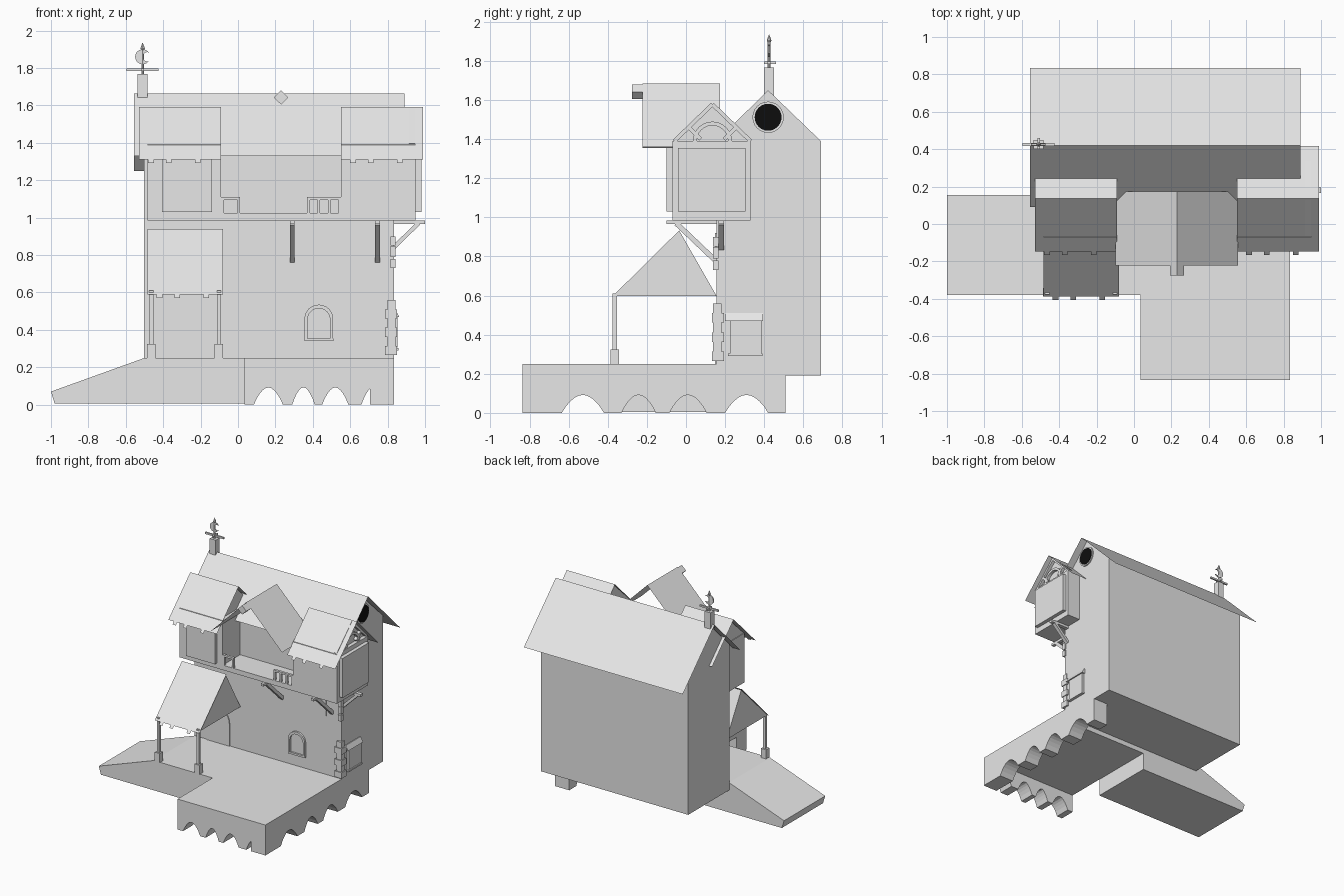
import bpy, bmesh, math
from mathutils import Vector

cube = bpy.data.objects.get("Cube")
if cube:
    bpy.data.objects.remove(cube, do_unlink=True)


def material(name, rgb):
    m = bpy.data.materials.new(name)
    m.use_nodes = True
    m.diffuse_color = (*rgb, 1)
    m.node_tree.nodes["Principled BSDF"].inputs["Base Color"].default_value = (*rgb, 1)
    return m


GREY = material("plain grey", (0.8, 0.8, 0.8))
BLACK = material("dark glass", (0.004, 0.004, 0.004))


def finish(name, bm, mat=GREY):
    bmesh.ops.recalc_face_normals(bm, faces=bm.faces)
    me = bpy.data.meshes.new(name)
    bm.to_mesh(me)
    bm.free()
    me.materials.append(mat)
    ob = bpy.data.objects.new(name, me)
    bpy.context.collection.objects.link(ob)
    return ob


def prism(name, pts, axis, a, b, mat=GREY):
    """Extrude a 2D outline from a to b along an axis."""
    place = {"x": lambda u, v, t: (t, u, v),
             "y": lambda u, v, t: (u, t, v),
             "z": lambda u, v, t: (u, v, t)}[axis]
    bm = bmesh.new()
    low = bm.faces.new([bm.verts.new(place(u, v, a)) for u, v in pts])
    out = bmesh.ops.extrude_face_region(bm, geom=[low])
    move = Vector(place(0, 0, b - a))
    for v in out["geom"]:
        if isinstance(v, bmesh.types.BMVert):
            v.co += move
    return finish(name, bm, mat)


def box(name, x0, x1, y0, y1, z0, z1):
    return prism(name, [(x0, y0), (x1, y0), (x1, y1), (x0, y1)], "z", z0, z1)


def sheet(name, x0, x1, line):
    """Thin roof skin: a y-z line swept along x."""
    bm = bmesh.new()
    rows = [[bm.verts.new((x, y, z)) for y, z in line] for x in (x0, x1)]
    for i in range(len(line) - 1):
        bm.faces.new((rows[0][i], rows[0][i + 1], rows[1][i + 1], rows[1][i]))
    return finish(name, bm)


def strut(name, p, q, w, axis, a, b):
    """Flat bar between two 2D points."""
    p, q = Vector(p), Vector(q)
    d = (q - p).normalized()
    n = Vector((-d.y, d.x)) * w / 2
    return prism(name, [p + n, q + n, q - n, p - n], axis, a, b)


def arc(cx, cz, r, a0=0, a1=180, n=12):
    return [(cx + r * math.cos(math.radians(a0 + (a1 - a0) * i / n)),
             cz + r * math.sin(math.radians(a0 + (a1 - a0) * i / n))) for i in range(n + 1)]


def arch_path(cx, z0, z1, r):
    return [(cx + r, z0)] + arc(cx, z1 - r, r) + [(cx - r, z0)]


def arched_wall(name, u0, u1, top, arches, axis, a, b):
    pts = [(u1, top), (u0, top), (u0, 0)]
    for s, e in arches:
        pts += [(s + (e - s) * i / 10, 0.092 * math.sin(math.pi * i / 10) ** 0.85) for i in range(11)]
    return prism(name, pts + [(u1, 0)], axis, a, b)


# Stone pier, landing and ramp
box("pier_deck", 0.035, 0.834, -0.835, 0.155, 0.15, 0.25)
arched_wall("pier_front_wall", 0.035, 0.834, 0.24,
            [(0.085, 0.24), (0.29, 0.41), (0.45, 0.59), (0.66, 0.785)], "y", -0.835, -0.705)
arched_wall("pier_side_wall", -0.835, 0.51, 0.19,
            [(-0.635, -0.42), (-0.33, -0.155), (-0.085, 0.105), (0.2, 0.42)], "x", 0.705, 0.834)
prism("landing_ramp", [(-1, 0.07), (-0.98, 0.005), (0.035, 0.005), (0.035, 0.25), (-0.5, 0.25)],
      "y", -0.38, 0.155)

# Main house and roof
prism("house_body", [(0.155, 0.19), (0.69, 0.19), (0.69, 1.39), (0.42, 1.65), (0.155, 1.39)],
      "x", -0.503, 0.834)
sheet("main_roof", -0.555, 0.89, [(0.09, 1.33), (0.42, 1.663), (0.835, 1.25)])

# Round gable window
prism("round_window_ring", arc(0.42, 1.512, 0.08, 0, 345, 23), "x", 0.82, 0.843)
prism("round_window_glass", arc(0.42, 1.512, 0.069, 0, 345, 23), "x", 0.84, 0.847, BLACK)


def eave_tabs(name, x0, y, z):
    for dx in (0.05, 0.145, 0.3):
        sheet(name, x0 + dx, x0 + dx + 0.03, [(y, z), (y - 0.018, z - 0.018)])


# Two upper bays
for side, x0, x1, r0, r1 in (("right", -0.485, -0.09, -0.53, -0.09),
                             ("left", 0.55, 0.95, 0.55, 0.988)):
    box(side + "_bay", x0, x1, -0.07, 0.33, 0.985, 1.39)
    prism(side + "_bay_gable", [(-0.07, 1.385), (0.33, 1.385), (0.135, 1.58)],
          "x", x0 + 0.005, x1 - 0.03)
    sheet(side + "_bay_roof", r0, r1, [(-0.148, 1.31), (0.137, 1.592), (0.418, 1.31)])
    eave_tabs(side + "_bay_eave_tab", r0, -0.148, 1.31)
box("front_bay_panel", -0.405, -0.14, -0.1, -0.07, 1.03, 1.355)
box("side_bay_panel", 0.95, 0.98, -0.04, 0.305, 1.03, 1.355)

# Bay gable truss
prism("truss_arch", arc(0.135, 1.39, 0.1) + arc(0.135, 1.39, 0.08)[::-1], "x", 0.915, 0.945)
for s in (-1, 1):
    strut("truss_rafter", (0.135 + s * 0.195, 1.39), (0.135, 1.578), 0.02, "x", 0.915, 0.945)
    strut("truss_brace", (0.135 + s * 0.06, 1.4), (0.135 + s * 0.12, 1.46), 0.02, "x", 0.915, 0.945)

# Centre dormer roof with ridge beam
bm = bmesh.new()
dormer = [[bm.verts.new((x, y, z)) for y in (-0.222, 0.175)]
          for x, z in ((-0.1, 1.355), (0.23, 1.685), (0.555, 1.36))]
for a, b in zip(dormer, dormer[1:]):
    bm.faces.new((a[0], b[0], b[1], a[1]))
finish("dormer_roof", bm)
prism("dormer_ridge_beam", [(0.23, 1.605), (0.268, 1.642), (0.23, 1.68), (0.192, 1.642)],
      "y", -0.275, -0.21)

# Balcony and broken railings
box("balcony_floor", -0.09, 0.55, -0.07, 0.155, 0.985, 1.025)
for x0, x1, bays in ((-0.09, 0.01, 1), (0.37, 0.55, 3)):
    box("railing_top", x0, x1, -0.07, -0.05, 1.095, 1.11)
    for i in range(bays + 1):
        x = x0 + (x1 - x0 - 0.014) * i / bays
        box("railing_post", x, x + 0.014, -0.07, -0.05, 1.02, 1.1)

# Timber brackets
for x in (0.29, 0.745):
    box("front_bracket_beam", x - 0.013, x + 0.013, -0.1, 0.155, 0.965, 0.985)
    strut("front_bracket_brace", (-0.05, 0.97), (0.16, 0.77), 0.026, "x", x - 0.013, x + 0.013)
box("side_bracket_beam", 0.83, 1.0, 0.165, 0.195, 0.965, 0.985)
strut("side_bracket_brace", (0.965, 0.97), (0.832, 0.84), 0.022, "y", 0.165, 0.195)

# Porch
prism("porch_gable", [(-0.375, 0.597), (-0.035, 0.933), (0.157, 0.597)], "x", -0.478, -0.087)
sheet("porch_roof", -0.485, -0.08, [(-0.388, 0.588), (-0.035, 0.94)])
eave_tabs("porch_eave_tab", -0.485, -0.388, 0.588)
for x in (-0.464, -0.102):
    box("porch_post", x - 0.011, x + 0.011, -0.376, -0.354, 0.25, 0.61)
    box("porch_post_base", x - 0.023, x + 0.023, -0.387, -0.343, 0.25, 0.325)

# Door and windows
prism("door", arch_path(-0.287, 0.25, 0.54, 0.104), "y", 0.148, 0.157)
prism("arched_window_frame",
      arch_path(0.432, 0.34, 0.535, 0.077) + arch_path(0.432, 0.355, 0.515, 0.06)[::-1],
      "y", 0.14, 0.158)
box("arched_window_sill", 0.355, 0.51, 0.14, 0.158, 0.34, 0.355)
box("wall_panel", 0.475, 0.695, 0.148, 0.157, 0.73, 0.92)
box("side_window", 0.83, 0.852, 0.225, 0.385, 0.305, 0.47)
box("side_window_sill", 0.83, 0.858, 0.215, 0.39, 0.29, 0.303)
prism("side_window_hood", [(0.83, 0.51), (0.84, 0.51), (0.862, 0.47), (0.83, 0.47)],
      "y", 0.2, 0.395)

# Corner stones, alternating long and short
for i in range(6):
    d = 0.014 * (i % 2)
    z = 0.265 + i * 0.049
    box("corner_stone", 0.785 + d, 0.85 - d / 2, 0.132 + d / 2, 0.195 - d, z, z + 0.049)
for i in range(3):
    z = 0.73 + i * 0.06
    box("upper_corner_stone", 0.815, 0.843, 0.137, 0.165, z, z + 0.05 + 0.008 * (i % 2))

# Weather vane
X, Y = -0.51, 0.425
box("vane_pedestal", X - 0.027, X + 0.027, Y - 0.025, Y + 0.025, 1.62, 1.767)
box("vane_arm", X - 0.085, X + 0.085, Y - 0.007, Y + 0.007, 1.783, 1.797)
box("vane_cross_arm", X - 0.007, X + 0.007, Y - 0.025, Y + 0.035, 1.783, 1.797)
prism("vane_crescent", arc(X, 1.86, 0.04, 40, 320, 14) + arc(X + 0.025, 1.86, 0.025, 300, 60, 10),
      "y", Y - 0.005, Y + 0.005)
for name, r0, r1, z0, z1 in (("vane_pole", 0.007, 0.007, 1.76, 1.9),
                             ("vane_tip_base", 0.005, 0.012, 1.89, 1.905),
                             ("vane_tip", 0.012, 0.001, 1.905, 1.935)):
    bpy.ops.mesh.primitive_cone_add(vertices=8, radius1=r0, radius2=r1, depth=z1 - z0,
                                    location=(X, Y, (z0 + z1) / 2))
    bpy.context.object.name = name
    bpy.context.object.data.materials.append(GREY)
